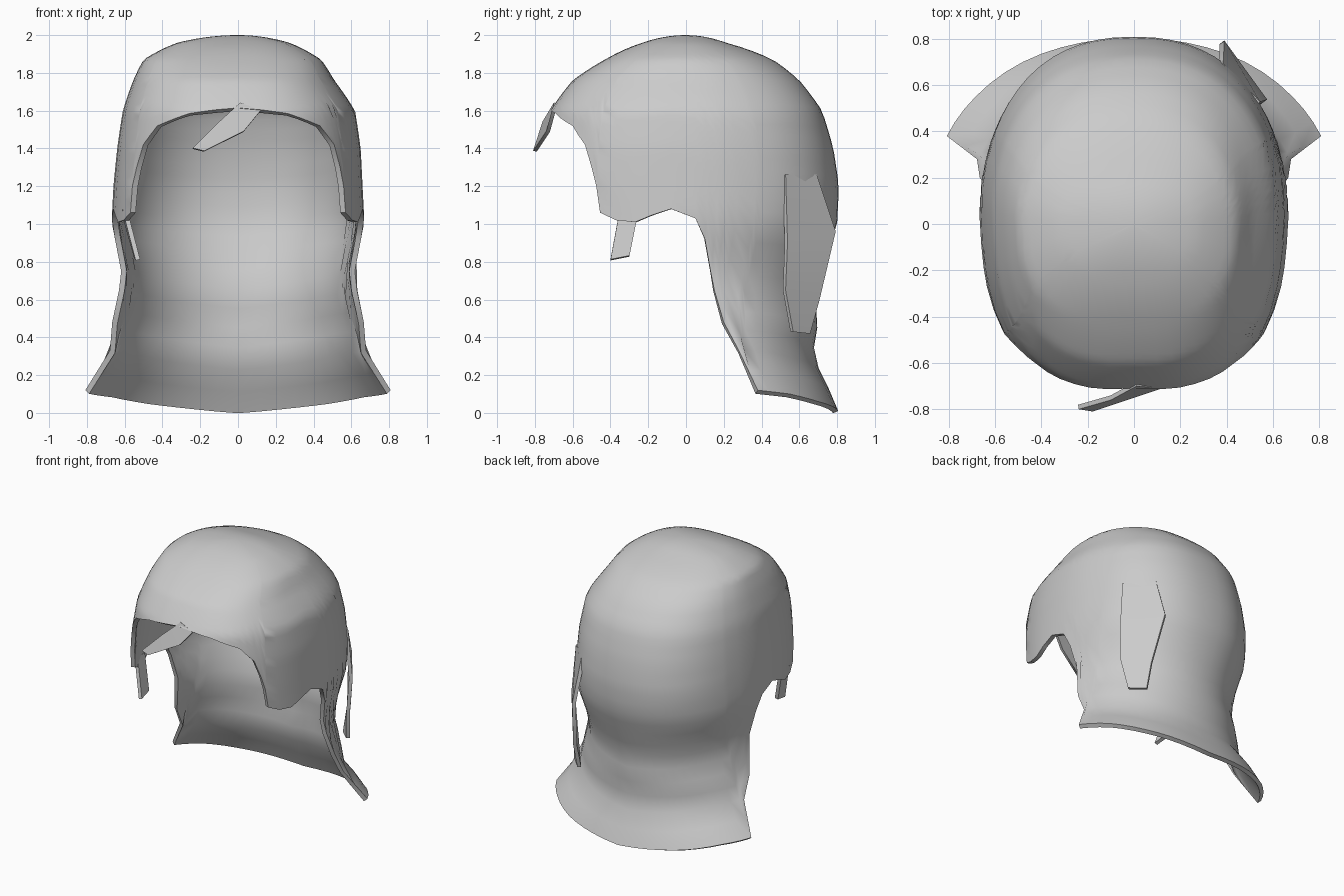
import bpy, bmesh
from math import sqrt, sin, cos, acos, pi, radians
from mathutils import Vector

cube = bpy.data.objects.get("Cube")
if cube:
    bpy.data.objects.remove(cube)

grey = bpy.data.materials.new("hair_grey")
grey.use_nodes = True
COLOUR = (0.6, 0.6, 0.6, 1)
grey.diffuse_color = COLOUR
grey.node_tree.nodes["Principled BSDF"].inputs["Base Color"].default_value = COLOUR

# Height, half width at -x, half width at +x, reach to front, reach to back,
# superellipse exponent of the back half
PROFILE = [
    (2.0, 0, 0, 0, 0, 2.2),
    (1.96, .32, .27, .23, .21, 2.2),
    (1.87, .5, .44, .43, .46, 2.2),
    (1.76, .555, .51, .6, .6, 2.3),
    (1.6, .61, .62, .72, .72, 2.3),
    (1.4, .64, .65, .76, .78, 2.3),
    (1.2, .66, .66, .77, .81, 2.3),
    (1.0, .67, .67, .74, .8, 2.25),
    (.76, .625, .625, .7, .725, 2.1),
    (.62, .65, .65, .7, .68, 2.0),
    (.48, .695, .695, .68, .7, 2.0),
    (.3, .75, .75, .65, .67, 2.05),
    (.13, .89, .89, .6, .755, 2.3),
    (0, .92, .92, .6, .81, 2.3),
]
# Lower hairline as (y, z), from the fringe round to the nape
HAIRLINE = [(-.8, 1.615), (-.69, 1.585), (-.6, 1.52), (-.535, 1.42), (-.5, 1.3),
            (-.475, 1.2), (-.455, 1.06), (-.37, 1.02), (-.27, 1.01), (-.08, 1.08),
            (.05, 1.03), (.1, .92), (.13, .75), (.15, .65), (.2, .48), (.28, .33),
            (.38, .12), (.55, .1), (.7, .06), (.9, .01)]
SQUARE_FRONT = 2.7   # superellipse exponent of the front half
ROWS = 34


def section(z):
    """Interpolated profile row at height z, eased toward the crown."""
    q = sqrt(max(0, 2 - z))
    for a, b in zip(PROFILE, PROFILE[1:]):
        if z >= b[0]:
            qa, qb = sqrt(2 - a[0]), sqrt(2 - b[0])
            t = (q - qa) / (qb - qa)
            return [m + (n - m) * t for m, n in zip(a[1:], b[1:])]
    return PROFILE[-1][1:]


def surface(angle, side, z):
    right, left, front, back, square_back = section(z)
    c, s = cos(angle), max(0, sin(angle))
    power = 2 / (SQUARE_FRONT if c > 0 else square_back)
    y = (-front if c > 0 else back) * abs(c) ** power
    taper = 1 + .1 * min(0, y)          # temples narrow toward the face
    x = side * (left if side > 0 else right) * s ** power * taper
    return Vector((x, y, z))


def station(y, z):
    """Angle from the front at which the head passes through y at height z."""
    front, back, square_back = section(z)[2:]
    reach, square = (front, SQUARE_FRONT) if y < 0 else (back, square_back)
    c = min(1, abs(y) / reach) ** (square / 2)
    return acos(c if y < 0 else -c)


def finish(name, bm, thickness, offset):
    bmesh.ops.recalc_face_normals(bm, faces=bm.faces)
    mesh = bpy.data.meshes.new(name)
    bm.to_mesh(mesh)
    bm.free()
    mesh.materials.append(grey)
    obj = bpy.data.objects.new(name, mesh)
    bpy.context.collection.objects.link(obj)
    solid = obj.modifiers.new("thickness", 'SOLIDIFY')
    solid.thickness, solid.offset = thickness, offset
    bpy.ops.object.select_all(action='DESELECT')
    obj.select_set(True)
    bpy.context.view_layer.objects.active = obj
    bpy.ops.object.modifier_apply(modifier=solid.name)
    bpy.ops.object.shade_smooth_by_angle(angle=radians(50))


# Hair shell: columns fall from the crown to the hairline
stops = [(station(y, z), z) for y, z in HAIRLINE]
half = []
for (a0, z0), (a1, z1) in zip(stops, stops[1:]):
    steps = max(1, round((a1 - a0) / radians(6)))
    half += [(a0 + (a1 - a0) * i / steps, z0 + (z1 - z0) * i / steps)
             for i in range(steps)]
half.append((pi, stops[-1][1]))
loop = [(a, 1, z) for a, z in half] + [(a, -1, z) for a, z in half[-2:0:-1]]

bm = bmesh.new()
crown = bm.verts.new((0, 0, 2))
columns = []
for angle, side, low in loop:
    reach = sqrt(2 - low)
    columns.append([bm.verts.new(surface(angle, side, 2 - (reach * r / ROWS) ** 2))
                    for r in range(1, ROWS + 1)])
for a, b in zip(columns, columns[1:] + columns[:1]):
    bm.faces.new((crown, a[0], b[0]))
    for r in range(ROWS - 1):
        bm.faces.new((a[r], a[r + 1], b[r + 1], b[r]))
finish("hair_shell", bm, .03, -1)


def strand(name, pairs, thickness):
    """Flat lock of hair from pairs of edge points, root to tip."""
    bm = bmesh.new()
    rows = [[bm.verts.new(p) for p in pair] for pair in pairs]
    for a, b in zip(rows, rows[1:]):
        bm.faces.new((a[0], a[1], b[1], b[0]))
    finish(name, bm, thickness, 0)


# Loose locks
strand("fringe_lock", [((.01, -.69, 1.64), (.12, -.7, 1.6)),
                       ((-.1, -.75, 1.54), (.03, -.73, 1.49)),
                       ((-.24, -.79, 1.4), (-.18, -.8, 1.385))], .02)
strand("temple_lock", [((-.6, -.35, 1.08), (-.61, -.25, 1.08)),
                       ((-.53, -.4, .81), (-.54, -.3, .83))], .025)
strand("nape_lock", [((.535, .52, 1.26), (.375, .685, 1.26)),
                     ((.565, .53, .9), (.38, .785, .96)),
                     ((.55, .52, .65), (.43, .7, .6)),
                     ((.52, .56, .43), (.43, .65, .42))], .025)
